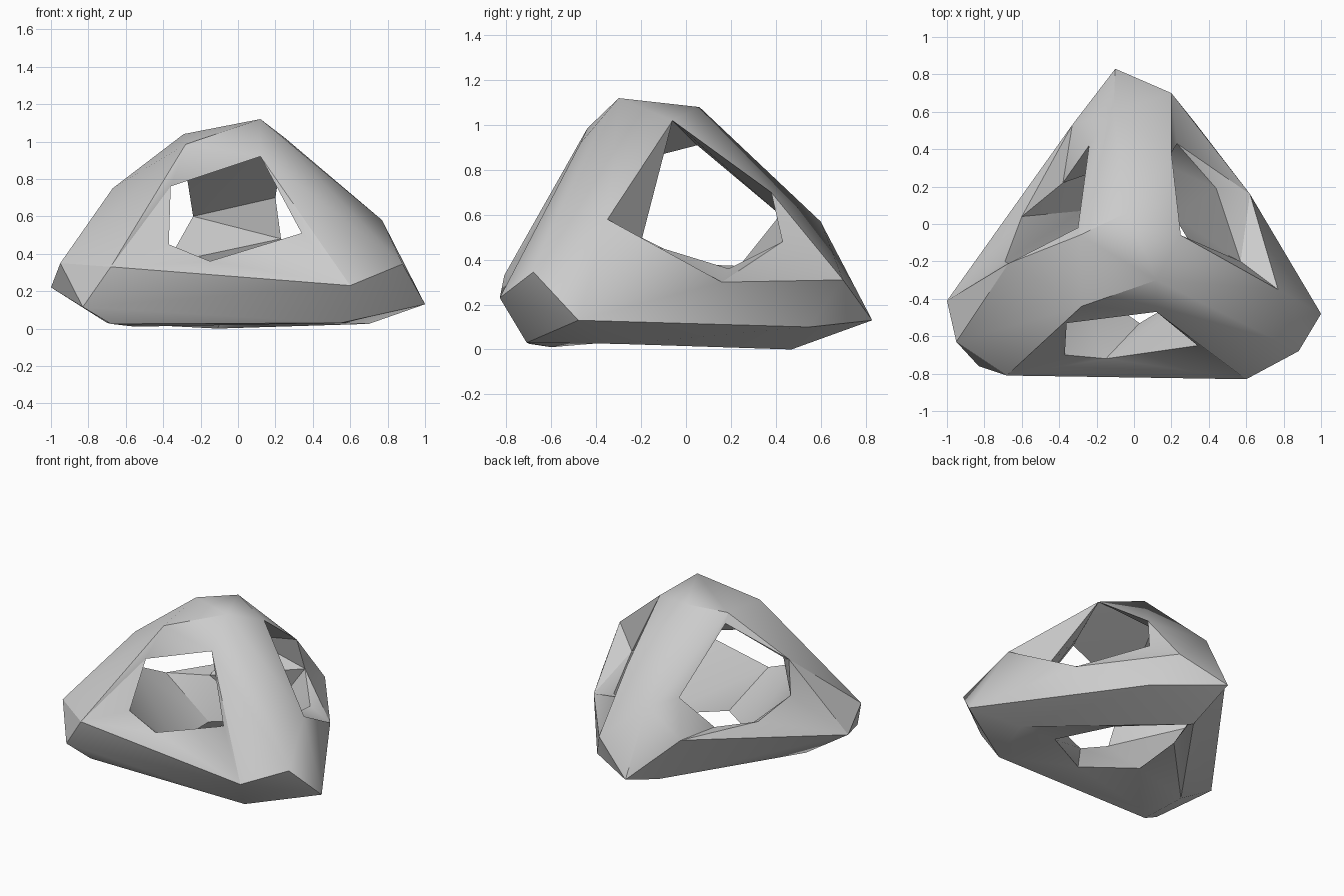
import bpy, bmesh, math
from mathutils import Vector

cube = bpy.data.objects.get("Cube")
if cube:
    bpy.data.objects.remove(cube, do_unlink=True)

# Corners of the blunt top
apex, ridge, crown = (0.12, -0.30, 1.12), (-0.04, 0.06, 1.08), (-0.29, -0.06, 1.04)
brow, shoulder, ceiling = (-0.28, -0.44, 0.985), (0.25, -0.06, 1.02), (-0.12, 0.05, 0.91)
# Corners of the left-hand foot
la, lb, lc = (-0.95, -0.63, 0.35), (-1.0, -0.41, 0.22), (-0.83, -0.76, 0.115)
ld, le, lf = (-0.68, -0.81, 0.33), (-0.68, -0.70, 0.025), (-0.70, -0.36, 0.03)
lg = (-0.55, -0.60, 0.01)
# Corners of the right-hand foot
ra, rb, rc = (0.60, -0.83, 0.23), (0.88, -0.68, 0.345), (1.0, -0.48, 0.13)
rd, re = (0.70, -0.31, 0.025), (0.55, -0.71, 0.03)
# Corners of the back foot
ba, bb, bc = (-0.10, 0.83, 0.13), (0.20, 0.70, 0.31), (-0.11, 0.60, 0.57)
bd, be, bf = (-0.33, 0.53, 0.36), (-0.11, 0.47, 0.0), (0.32, 0.55, 0.10)

# Rims of the four openings
f1, f2, f3 = (-0.36, -0.53, 0.76), (0.12, -0.47, 0.92), (0.34, -0.65, 0.51)
f4, f5 = (-0.15, -0.72, 0.36), (-0.37, -0.70, 0.45)
s1, s2, s3 = (-0.24, 0.42, 0.60), (-0.30, -0.02, 0.98), (-0.67, -0.21, 0.75)
s4, s5, s6 = (-0.69, -0.20, 0.50), (-0.60, 0.04, 0.38), (-0.38, 0.22, 0.35)
r1, r2, r3, r4 = (0.77, -0.35, 0.58), (0.62, 0.16, 0.30), (0.23, 0.43, 0.48), (0.20, 0.38, 0.70)
u1, u2, u3 = (-0.10, 0.44, 0.02), (0.42, -0.30, 0.03), (0.03, -0.53, 0.07)
u4, u5, u6 = (-0.30, -0.30, 0.08), (-0.28, 0.07, 0.10), (0.21, 0.05, 0.05)
# Inner edge of the right-hand beams
i1, i2, i3 = (0.30, -0.21, 0.80), (0.57, -0.20, 0.48), (0.44, 0.19, 0.36)

# Convex blocks that make up the frame
blocks = [
    [apex, ridge, crown, brow, shoulder, ceiling, f1, f2, s2],  # top
    [lb, la, lc, ld, le, lf, lg, f5, s4, u4],                   # left foot
    [ra, rb, rc, rd, re, r1, r2, f3, i2, u2],                   # right foot
    [ba, bb, bc, bd, be, s1, s6, r3, u1],                       # back foot
    [bc, bb, s1, r3, r4],
    [brow, crown, s2, s3, f1, la, ld],                          # upper left beam
    [s3, s4, f1, f5, la, lb, ld],
    [apex, shoulder, f2, f3, r1, rb, ra, i1, i2],               # upper right beam
    [ridge, crown, shoulder, ceiling, s1, s2, bc, r4],          # upper back beam
    [ld, lc, le, lg, f4, f5, u3, u4],                           # front beam
    [ld, lc, ra, f4, u3, le, re, lg],
    [ra, f4, f3, u3, u2, re, rd],
    [r2, i2, i3, rc, rd, u2, u6],                               # right back beam
    [r2, i3, rc, rd, bf, be, u6, u1],
    [r2, r3, i3, bb, ba, bf, be, u1],
    [lb, lf, s4, s5, u4, u5],                                   # left back beam
    [lb, lf, s5, s6, bd, be, u5, u1],
]


def hull_faces(points):
    """Outward triangles of the convex hull: (corners, normal)."""
    bm = bmesh.new()
    for p in points:
        bm.verts.new(p)
    bmesh.ops.convex_hull(bm, input=bm.verts)
    bmesh.ops.recalc_face_normals(bm, faces=bm.faces)
    bm.normal_update()
    faces = [([v.co.copy() for v in f.verts], f.normal.copy()) for f in bm.faces]
    bm.free()
    return faces


def inside(p, faces):
    return all((p - corners[0]).dot(n) < 1e-5 for corners, n in faces)


hulls = [hull_faces(b) for b in blocks]

# Weld the blocks into one skin, dropping faces buried in a neighbour
bm = bmesh.new()
welded = {}


def vert(co):
    key = tuple(round(c, 4) for c in co)
    if key not in welded:
        welded[key] = bm.verts.new(co)
    return welded[key]


for i, hull in enumerate(hulls):
    for corners, n in hull:
        mid = sum(corners, Vector()) / len(corners)
        probes = [c.lerp(mid, 0.03) + n * 2e-4 for c in corners]
        if any(j != i and all(inside(p, other) for p in probes)
               for j, other in enumerate(hulls)):
            continue
        vs = [vert(c) for c in corners]
        if bm.faces.get(vs) is None:
            bm.faces.new(vs)

mesh = bpy.data.meshes.new("tetrahedral_frame")
bm.to_mesh(mesh)
bm.free()
frame = bpy.data.objects.new("tetrahedral_frame", mesh)
bpy.context.collection.objects.link(frame)

# Plain grey
grey = bpy.data.materials.new("light_grey")
grey.use_nodes = True
colour = (0.6, 0.6, 0.6, 1.0)
grey.diffuse_color = colour
for node in grey.node_tree.nodes:
    if node.type == 'BSDF_PRINCIPLED':
        node.inputs["Base Color"].default_value = colour
mesh.materials.append(grey)

bpy.ops.object.select_all(action='DESELECT')
bpy.context.view_layer.objects.active = frame
frame.select_set(True)
bpy.ops.object.shade_smooth_by_angle(angle=math.radians(38))
